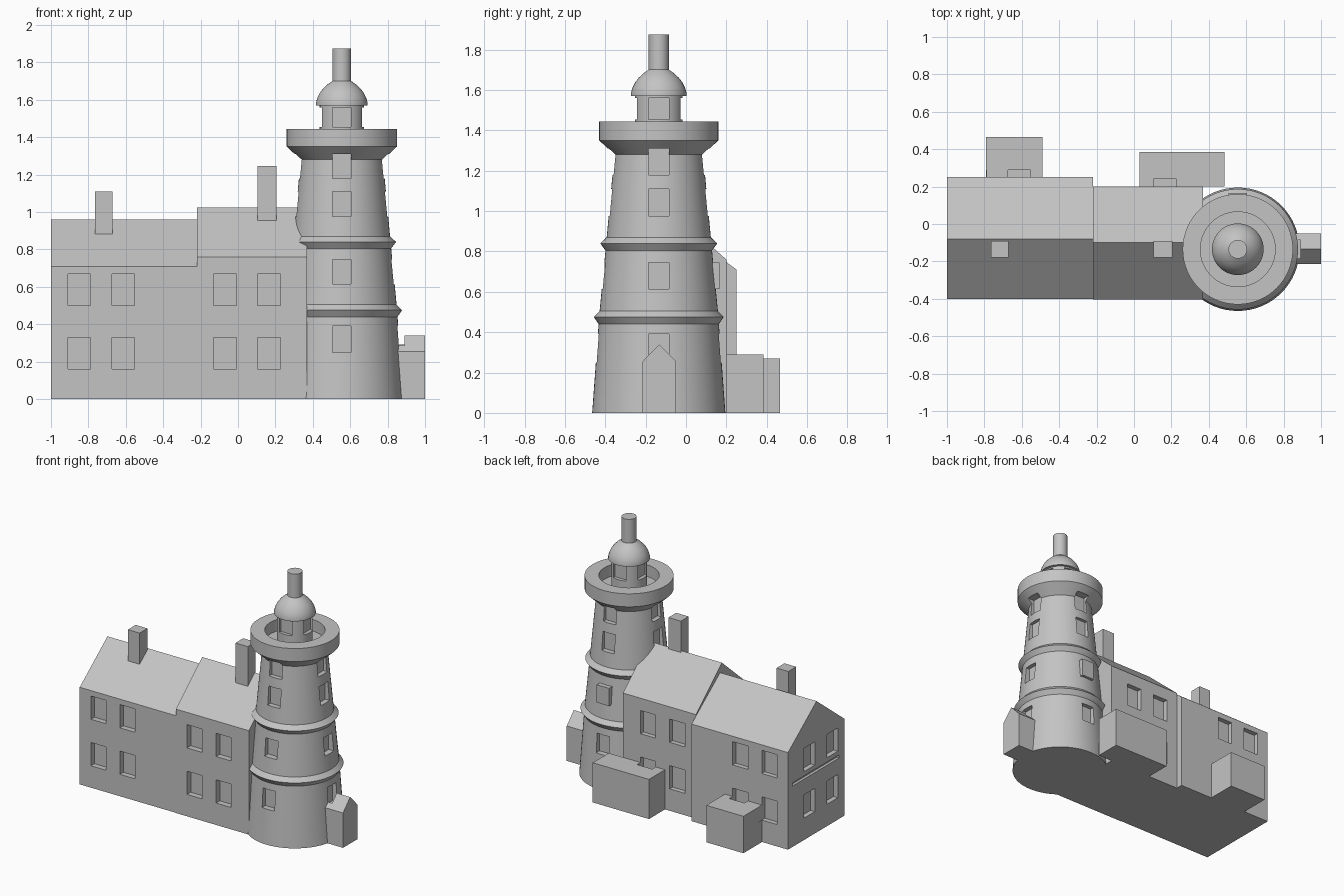
import bpy, bmesh, math
from mathutils import Matrix, Vector

if "Cube" in bpy.data.objects:
    bpy.data.objects.remove(bpy.data.objects["Cube"])

GREY = (0.55, 0.55, 0.55, 1)
stone = bpy.data.materials.new("grey_stone")
stone.use_nodes = True
stone.diffuse_color = GREY
stone.node_tree.nodes["Principled BSDF"].inputs["Base Color"].default_value = GREY

TX, TY = 0.555, -0.135          # tower axis


def finish(name, bm):
    bmesh.ops.recalc_face_normals(bm, faces=bm.faces)
    mesh = bpy.data.meshes.new(name)
    bm.to_mesh(mesh)
    bm.free()
    mesh.materials.append(stone)
    obj = bpy.data.objects.new(name, mesh)
    bpy.context.collection.objects.link(obj)
    return obj


def add_box(bm, x, y, z, turn=None):
    lo, hi = Vector((x[0], y[0], z[0])), Vector((x[1], y[1], z[1]))
    m = Matrix.Translation((lo + hi) / 2) @ Matrix.Diagonal((*(hi - lo), 1))
    bmesh.ops.create_cube(bm, size=1, matrix=(turn or Matrix()) @ m)


def box(name, x, y, z):
    bm = bmesh.new()
    add_box(bm, x, y, z)
    return finish(name, bm)


def gabled(name, x, y, ridge_y, eave, ridge):
    """Pentagonal end wall extruded along x."""
    bm = bmesh.new()
    outline = [(y[0], 0), (y[1], 0), (y[1], eave), (ridge_y, ridge), (y[0], eave)]
    end = bm.faces.new([bm.verts.new((x[0], a, b)) for a, b in outline])
    ext = bmesh.ops.extrude_face_region(bm, geom=[end])
    moved = [v for v in ext["geom"] if isinstance(v, bmesh.types.BMVert)]
    bmesh.ops.translate(bm, vec=(x[1] - x[0], 0, 0), verts=moved)
    return finish(name, bm)


def lathe(name, profile, segments=64):
    """Spin a radius/height profile round the tower axis."""
    bm = bmesh.new()
    pts = [bm.verts.new((TX + r, TY, z)) for r, z in profile]
    edges = [bm.edges.new(p) for p in zip(pts, pts[1:])]
    bmesh.ops.spin(bm, geom=pts + edges, cent=(TX, TY, 0), axis=(0, 0, 1),
                   angle=math.tau, steps=segments)
    bmesh.ops.remove_doubles(bm, verts=bm.verts, dist=0.0001)
    return finish(name, bm)


def cut(obj, cutter):
    mod = obj.modifiers.new("windows", "BOOLEAN")
    mod.operation, mod.solver, mod.object = "DIFFERENCE", "EXACT", cutter
    select(obj)
    bpy.ops.object.modifier_apply(modifier=mod.name)


def select(obj):
    bpy.ops.object.select_all(action="DESELECT")
    obj.select_set(True)
    bpy.context.view_layer.objects.active = obj


# Houses, lean-tos and porch
left_house_end = gabled("lower_house", (-1, -0.22), (-0.4, 0.25), -0.08, 0.71, 0.96)
main_house = gabled("taller_house", (-0.22, 0.37), (-0.403, 0.2), -0.1, 0.76, 1.025)
shed_a = box("lower_house_shed", (-0.79, -0.49), (0.25, 0.465), (0, 0.27))
shed_b = box("taller_house_shed", (0.03, 0.485), (0.2, 0.385), (0, 0.29))
porch = gabled("porch", (0.83, 1), (-0.215, -0.05), -0.1325, 0.255, 0.34)
box("lower_house_chimney", (-0.765, -0.67), (-0.18, -0.09), (0.8, 1.11))
box("taller_house_chimney", (0.105, 0.205), (-0.18, -0.09), (0.9, 1.245))

# Tapered tower with two string courses and a flared gallery
tower = lathe("tower", [
    (0, 0), (0.33, 0), (0.298, 0.44), (0.322, 0.475), (0.293, 0.505),
    (0.264, 0.805), (0.29, 0.84), (0.258, 0.87), (0.22, 1.28), (0.295, 1.35),
    (0.295, 1.445), (0.2, 1.445), (0.2, 1.36), (0, 1.36)])

# Lantern, domed cap and flue
lantern = lathe("lantern", [(0, 1.35), (0.118, 1.35), (0.118, 1.576), (0, 1.576)])
dome = lathe("dome", [
    (0, 1.57), (0.138, 1.57), (0.138, 1.585), (0.13, 1.612), (0.117, 1.638),
    (0.1, 1.66), (0.077, 1.682), (0.048, 1.702), (0, 1.702)])
flue = lathe("flue", [(0, 1.69), (0.05, 1.69), (0.05, 1.875), (0, 1.875)], 32)

# House window recesses, front, back and end wall
FLOORS = [(0.16, 0.33), (0.5, 0.67)]
bm = bmesh.new()
for z in FLOORS:
    for x, back in ((-0.91, 0.25), (-0.675, 0.25), (-0.13, 0.2), (0.105, 0.2)):
        for wall in (-0.4, back):
            add_box(bm, (x, x + 0.122), (wall - 0.035, wall + 0.04), z)
    for y in (-0.325, -0.06):
        add_box(bm, (-1.04, -0.965), (y, y + 0.125), z)
add_box(bm, (-1.04, -0.98), (-0.34, 0.2), (0.445, 0.468))
house_cutter = finish("house_window_cutter", bm)
for obj in (left_house_end, main_house, shed_a, shed_b):
    cut(obj, house_cutter)

# Tower and lantern window recesses, on four sides
bm = bmesh.new()
for quarter in range(4):
    turn = Matrix.Translation((TX, TY, 0)) @ Matrix.Rotation(quarter * math.pi / 2, 4, "Z")
    for r, z in ((0.303, (0.25, 0.39)), (0.271, (0.615, 0.745)),
                 (0.243, (0.975, 1.11)), (0.228, (1.18, 1.31)),
                 (0.125, (1.455, 1.56))):
        if quarter == 1 and z[0] == 0.615:
            continue
        add_box(bm, (r - 0.033, r + 0.033), (-0.05, 0.05), z, turn)
tower_cutter = finish("tower_window_cutter", bm)
for obj in (tower, lantern, porch):
    cut(obj, tower_cutter)

# Projecting box window at the back of the tower
box("tower_back_bay", (TX - 0.05, TX + 0.05), (0.08, 0.167), (0.615, 0.745))

for cutter in (house_cutter, tower_cutter):
    bpy.data.objects.remove(cutter)

for obj in (tower, lantern, dome, flue):
    select(obj)
    bpy.ops.object.shade_smooth_by_angle(angle=math.radians(25))
